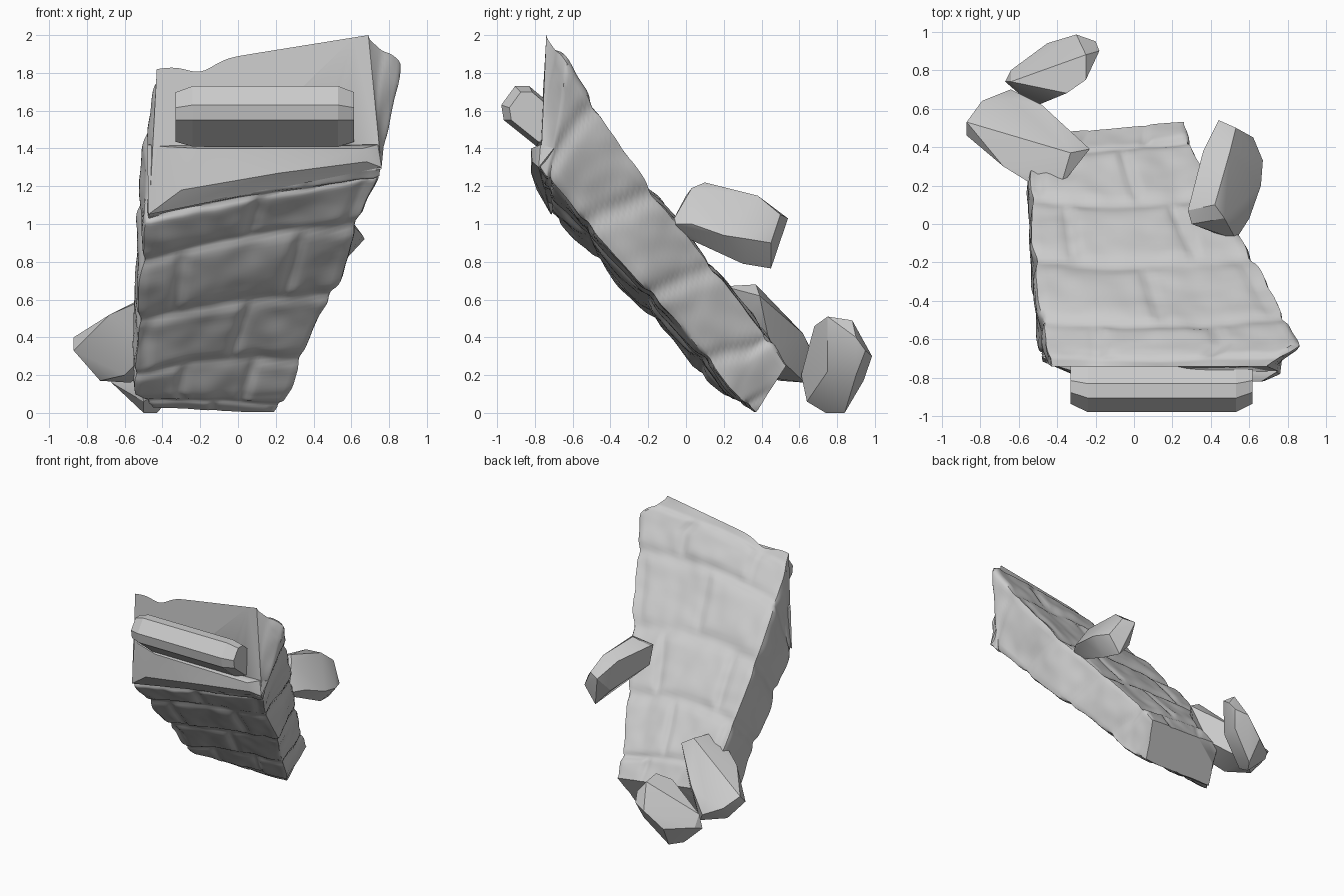
import bpy, bmesh, math, random
from mathutils import Vector, noise

random.seed(4)
cube = bpy.data.objects.get("Cube")
if cube:
    bpy.data.objects.remove(cube, do_unlink=True)

stone = bpy.data.materials.new("grey_stone")
stone.use_nodes = True
COLOUR = (0.6, 0.6, 0.6, 1)
stone.diffuse_color = COLOUR
stone.node_tree.nodes["Principled BSDF"].inputs["Base Color"].default_value = COLOUR


def finish(name, bm, angle):
    """Turn a bmesh into a named object with angle-limited smooth shading."""
    bmesh.ops.recalc_face_normals(bm, faces=bm.faces)
    mesh = bpy.data.meshes.new(name)
    bm.to_mesh(mesh)
    bm.free()
    mesh.materials.append(stone)
    ob = bpy.data.objects.new(name, mesh)
    bpy.context.collection.objects.link(ob)
    bpy.ops.object.select_all(action="DESELECT")
    ob.select_set(True)
    bpy.context.view_layer.objects.active = ob
    bpy.ops.object.shade_smooth_by_angle(angle=math.radians(angle))
    return ob


def hull(name, points):
    """Chiselled block: convex hull of a few corners."""
    bm = bmesh.new()
    for p in points:
        bm.verts.new(p)
    res = bmesh.ops.convex_hull(bm, input=bm.verts)
    loose = {v for v in res["geom_interior"] if isinstance(v, bmesh.types.BMVert)}
    bmesh.ops.delete(bm, geom=list(loose), context="VERTS")
    return finish(name, bm, 28)


# Leaning wall slab: four corner rails (top left, top right, bottom right, bottom left)
rails = [
    [(-.43, -.74, 1.82), (.69, -.74, 2.0), (.76, -.77, 1.29), (-.47, -.71, 1.05)],
    [(-.47, -.62, 1.67), (.87, -.63, 1.86), (.74, -.72, 1.23), (-.49, -.66, 1.0)],
    [(-.49, -.4, 1.41), (.74, -.41, 1.5), (.64, -.55, 1.02), (-.51, -.45, .79)],
    [(-.53, -.1, 1.06), (.59, -.13, 1.1), (.54, -.25, .70), (-.53, -.2, .52)],
    [(-.54, .15, .76), (.44, .13, .78), (.39, 0, .42), (-.54, .02, .27)],
    [(-.54, .36, .5), (.3, .4, .44), (.28, .24, .13), (-.55, .2, .09)],
    [(-.43, .47, .32), (.26, .53, .25), (.19, .37, 0), (-.45, .34, .03)],
]
STATIONS, WIDE, DEEP, COURSES = 84, 44, 16, 5
joints = [sorted(((k + random.uniform(.35, .65)) / 2 + (r % 2) / 4) % 1 for k in range(2))
          for r in range(COURSES + 2)]
bulge = [[random.uniform(-.007, .009) for _ in range(4)] for _ in range(COURSES + 2)]


def section(t):
    """Corner points of the slab at fraction t of its length."""
    f = t * (len(rails) - 1)
    i = min(int(f), len(rails) - 2)
    return [Vector(a).lerp(Vector(b), f - i) for a, b in zip(rails[i], rails[i + 1])]


def groove(d, width):
    return math.exp(-(d / width) ** 2)


def relief(t, across, depth, on_face, p):
    """Height of the worn brickwork: mortar grooves, uneven bricks and chips.
    depth runs from 0 on the upper face to 1 on the underside."""
    shift = -.06 + .13 * depth
    row_pos = max(0, (t + shift) * COURSES + .1 * math.sin(across * 4))
    row = min(COURSES + 1, int(row_pos))
    cut = groove((row_pos - round(row_pos)) / COURSES, .02)
    brick = 0
    if on_face:
        for j in joints[row]:
            cut = max(cut, groove(across - j, .03) * .9)
            brick += across > j
    worn = noise.noise(p * 4) * .016 + noise.noise(p * 9) * .007
    return bulge[row][brick] * (1 - cut) + worn + .003 - .017 * cut


bm = bmesh.new()
rings, info = [], {}
for s in range(STATIONS + 1):
    t = s / STATIONS
    corners = section(t)
    ring = []
    for side in range(4):
        n = WIDE if side % 2 == 0 else DEEP
        for k in range(n):
            u = k / n
            p = corners[side].lerp(corners[(side + 1) % 4], u)
            if side == 0:
                p.z -= .05 * groove(p.x + .2, .1) * max(0, 1 - t * 8)
            elif side == 2:
                # Broken lower front corner
                arch = math.sin(math.pi * (1 - u) ** .6) * max(0, 1 - t * 6)
                p += Vector((0, -.05, .08)) * arch
            v = bm.verts.new(p)
            across = (u, 1, 1 - u, 0)[side]
            depth = (0, u, 1, 1 - u)[side]
            info[v] = (t, across, depth, side % 2 == 0)
            ring.append(v)
    rings.append(ring)
count = len(rings[0])
for a, b in zip(rings, rings[1:]):
    for k in range(count):
        m = (k + 1) % count
        bm.faces.new((a[k], a[m], b[m], b[k]))
bmesh.ops.recalc_face_normals(bm, faces=bm.faces)
bm.normal_update()
moves = {}
for v, (t, across, depth, on_face) in info.items():
    fade = min(1, t * 9, .3 + (1 - t) * 6)
    moves[v] = v.normal * relief(t, across, depth, on_face, v.co) * fade
# Wear down the long edges before adding the relief
for _ in range(2):
    bmesh.ops.smooth_vert(bm, verts=[v for r in rings[1:-1] for v in r], factor=.5,
                          use_axis_x=True, use_axis_y=True, use_axis_z=True)
for v, m in moves.items():
    v.co += m
    v.co.z = max(v.co.z, .005)
bm.faces.new(rings[0])
bm.faces.new(rings[-1])
finish("leaning_brick_wall", bm, 45)

# Lip below the recessed front panel
hull("front_lip", [
    (-.4, -.74, 1.41), (.7, -.75, 1.42), (.74, -.77, 1.42), (-.2, -.8, 1.4),
    (.66, -.82, 1.4), (.68, -.815, 1.33), (.76, -.78, 1.3), (-.475, -.715, 1.05),
    (-.3, -.79, 1.18), (.22, -.82, 1.27), (-.48, -.69, 1.42), (.77, -.7, 1.4),
    (.6, -.6, 1.35), (-.4, -.6, 1.25)])

# Faceted bar standing out from the panel: profile is (y, z), ends are tapered
profile = [(-.7, 1.41), (-.79, 1.41), (-.965, 1.55), (-.978, 1.63),
           (-.905, 1.73), (-.83, 1.73), (-.7, 1.62)]
bm = bmesh.new()
loops = []
for x, scale in ((-.33, .82), (-.24, 1), (.53, 1), (.615, .82)):
    loops.append([bm.verts.new((x, -.74 + (y + .74) * scale, 1.55 + (z - 1.55) * scale))
                  for y, z in profile])
for a, b in zip(loops, loops[1:]):
    for k in range(len(profile)):
        m = (k + 1) % len(profile)
        bm.faces.new((a[k], a[m], b[m], b[k]))
bm.faces.new(loops[0])
bm.faces.new(loops[-1])
finish("front_bar", bm, 5)

# Loose broken stones
hull("side_stone", [
    (.44, .54, 1.03), (.36, .38, 1.14), (.28, .07, 1.17), (.3, 0, 1.15), (.53, .5, 1.05),
    (.47, .03, 1.19), (.42, .1, 1.22), (.5, .38, 1.15), (.62, .45, .9), (.67, .33, .92),
    (.66, .2, .94), (.53, -.08, 1.0), (.6, .03, 1.0), (.52, .45, .765), (.55, .3, .79),
    (.4, .42, .9), (.3, .05, 1.0), (.48, -.07, .96)])
hull("resting_stone", [
    (-.47, .17, .61), (-.38, .2, .67), (-.23, .39, .62), (-.33, .37, .68), (-.29, .43, .58),
    (-.48, .62, .42), (-.64, .7, .25), (-.64, .65, .36), (-.79, .64, .32), (-.87, .53, .4),
    (-.87, .46, .33), (-.68, .3, .52), (-.73, .5, .17), (-.57, .63, .16), (-.35, .45, .33),
    (-.45, .22, .35), (-.6, .35, .2)])
hull("fallen_stone", [
    (-.5, .74, 0), (-.43, .84, 0), (-.67, .74, .16), (-.64, .74, .27), (-.25, .75, .51),
    (-.25, .88, .49), (-.18, .9, .4), (-.2, .95, .33), (-.3, .985, .3), (-.52, .61, .2),
    (-.35, .68, .46), (-.45, .94, .17), (-.26, .75, .22), (-.5, .64, .06), (-.64, .8, .18),
    (-.24, .9, .2)])
